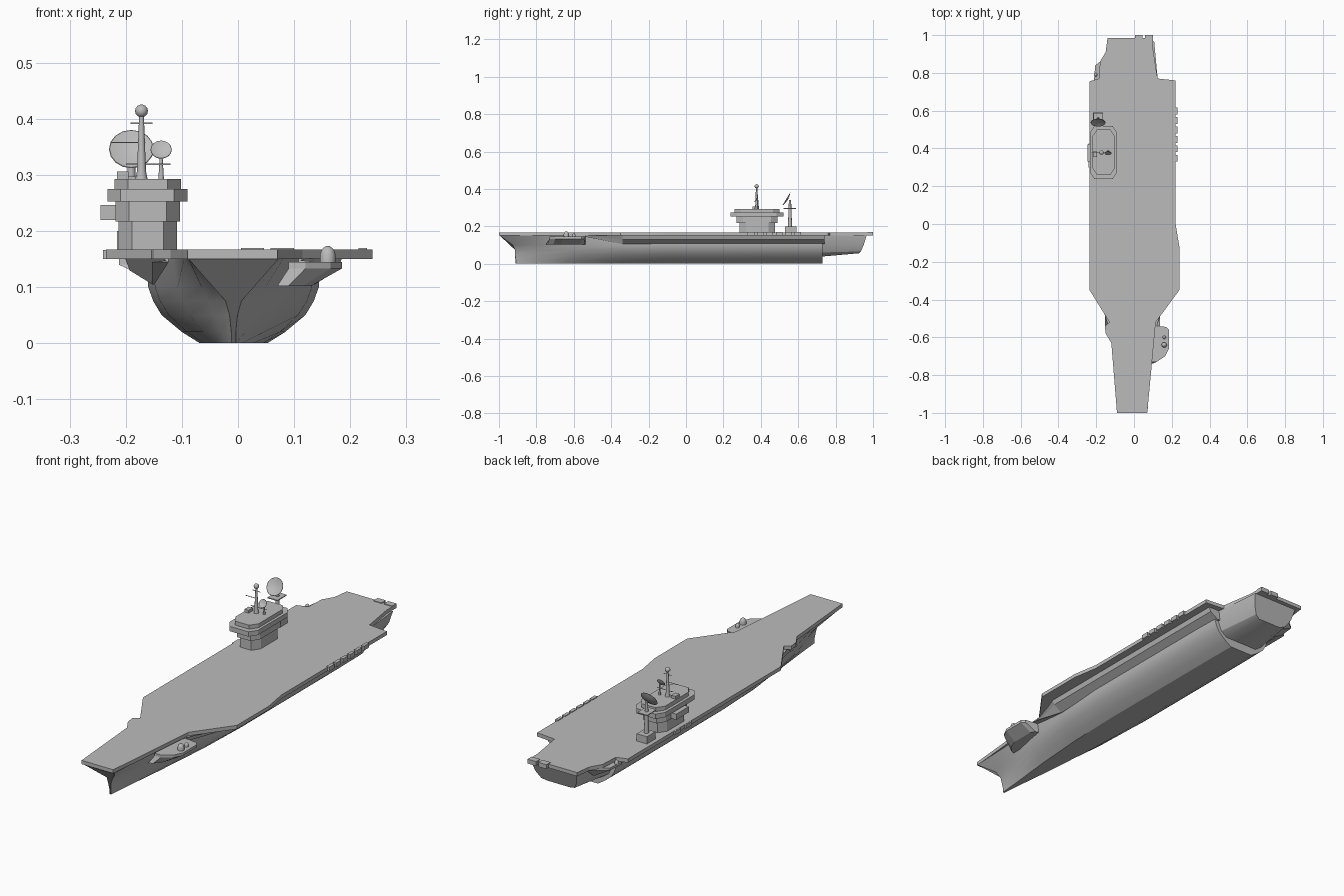
import bpy, bmesh, math
from mathutils import Vector

cube = bpy.data.objects.get("Cube")
if cube:
    bpy.data.objects.remove(cube)

grey = bpy.data.materials.new("ship_grey")
grey.use_nodes = True
grey.diffuse_color = (0.5, 0.5, 0.5, 1)
grey.node_tree.nodes["Principled BSDF"].inputs["Base Color"].default_value = (0.5, 0.5, 0.5, 1)


def finish(name, bm, smooth=None):
    bmesh.ops.recalc_face_normals(bm, faces=bm.faces)
    mesh = bpy.data.meshes.new(name)
    bm.to_mesh(mesh)
    bm.free()
    mesh.materials.append(grey)
    ob = bpy.data.objects.new(name, mesh)
    bpy.context.collection.objects.link(ob)
    if smooth:
        bpy.ops.object.select_all(action='DESELECT')
        ob.select_set(True)
        bpy.context.view_layer.objects.active = ob
        bpy.ops.object.shade_smooth_by_angle(angle=math.radians(smooth))
    return ob


def loft(name, rings, smooth=None):
    """Skin closed rings of equal length and cap both ends."""
    bm = bmesh.new()
    rows = [[bm.verts.new(p) for p in ring] for ring in rings]
    n = len(rows[0])
    for a, b in zip(rows, rows[1:]):
        for i in range(n):
            j = (i + 1) % n
            bm.faces.new((a[i], a[j], b[j], b[i]))
    bm.faces.new(rows[0])
    bm.faces.new(rows[-1])
    return finish(name, bm, smooth)


def prism(name, outline, z0, z1):
    return loft(name, [[(x, y, z) for x, y in outline] for z in (z0, z1)])


def box(name, x0, x1, y0, y1, z0, z1):
    return prism(name, [(x0, y0), (x1, y0), (x1, y1), (x0, y1)], z0, z1)


def chamfered(x0, x1, y0, y1, c, d):
    return [(x0 + c, y0), (x1 - c, y0), (x1, y0 + d), (x1, y1 - d),
            (x1 - c, y1), (x0 + c, y1), (x0, y1 - d), (x0, y0 + d)]


def lathe(name, centre, profile, axis=(0, 0, 1), sides=12):
    """Revolve (radius, height) pairs about an axis."""
    turn = Vector((0, 0, 1)).rotation_difference(Vector(axis))
    rings = []
    for r, h in profile:
        ring = [Vector((r * math.cos(t), r * math.sin(t), h))
                for t in (math.tau * i / sides for i in range(sides))]
        rings.append([Vector(centre) + turn @ p for p in ring])
    return loft(name, rings, 40)


def hull_rings(levels, stations, mid=-0.008):
    """Each station is (y at bottom, y at top, half widths per level)."""
    rings = []
    for ys, widths in stations:
        if not isinstance(ys, (list, tuple)):
            ys = [ys] * len(levels)
        port = [(mid + w, y, z) for w, y, z in zip(widths, ys, levels)]
        starboard = [(mid - w, y, z) for w, y, z in zip(widths, ys, levels)]
        rings.append(port + starboard[::-1])
    return rings


# Flight deck
deck = [(-.09, -1), (.07, -1), (.115, -.52), (.24, -.35), (.24, -.12), (.22, 0),
        (.22, .76), (.125, .77), (.10, .93), (.10, .985), (-.14, .985),
        (-.15, .91), (-.18, .86), (-.185, .77), (-.235, .755), (-.235, -.35),
        (-.13, -.52), (-.155, -.54), (-.15, -.58), (-.12, -.63)]
prism("flight_deck", deck, .15, .167)

# Main hull with flared bow and flat stem
levels = [0, .02, .05, .075, .1, .15]
stem_y = [-.91, -.91, -.915, -.915, -.925, -.995]
hull = [(stem_y, [.004, .004, .007, .014, .033, .08]),
        (-.8, [.014, .022, .034, .044, .057, .088]),
        (-.6, [.035, .055, .078, .09, .1, .108]),
        (-.35, [.053, .083, .115, .131, .14, .142]),
        (-.1, [.06, .092, .128, .143, .152, .153]),
        (.6, [.06, .092, .128, .143, .152, .153]),
        (.73, [.058, .09, .126, .141, .15, .152])]
loft("main_hull", hull_rings(levels, hull), 30)

# Raised stern section
stern_levels = [.038, .06, .1, .15]
stern = [(.72, [.085, .115, .132, .138]),
         ([.925, .935, .95, .965], [.06, .085, .105, .115])]
rings = hull_rings(stern_levels, stern)
rings[1] = [(x, y, z + (.018 if z < .05 else .006 if z < .09 else 0)) for x, y, z in rings[1]]
loft("stern_hull", rings, 30)

# Side galleries under the deck overhang
for side, name in ((1, "left_gallery"), (-1, "right_gallery")):
    def section(y, low, out):
        return [(side * x - .008, y, z) for x, z in
                ((.10, low), (.145, low), (out, low + (.15 - low) * .55),
                 (out + .008, .151), (.10, .151))]
    loft(name, [section(-.54, .145, .12), section(-.34, .105, .185),
                section(.74, .105, .185)])

# Forward gun platform and gun domes
rim = [(.09, -.73), (.12, -.73), (.165, -.7), (.185, -.66), (.185, -.56), (.17, -.545), (.09, -.535)]
foot = [(.07, -.75), (.09, -.74), (.115, -.71), (.13, -.67), (.13, -.56), (.12, -.54), (.07, -.53)]
loft("gun_platform", [[(x, y, .102) for x, y in foot],
                      [(x, y, .133) for x, y in rim], [(x, y, .145) for x, y in rim]])
for y, r in ((-.64, .014), (-.6, .009)):
    lathe("gun_dome", (.16, y, .144), [(r, 0), (r, r), (r * .75, r * 1.7), (r * .2, r * 2.1)])

# Aft right gun platform
loft("aft_platform", [[(-.13, .74, .105), (-.14, .74, .105), (-.14, .86, .105), (-.13, .86, .105)],
                      [(-.13, .76, .14), (-.212, .765, .14), (-.205, .84, .14), (-.13, .9, .14)],
                      [(-.13, .76, .15), (-.212, .765, .15), (-.205, .84, .15), (-.13, .9, .15)]])
lathe("aft_gun_dome", (-.203, .79, .15), [(.009, 0), (.009, .008), (.006, .015), (.001, .018)])

# Edge lockers along the left side, right side and stern
for i in range(6):
    y = .33 + i * .05
    box("left_locker", .215, .23, y, y + .036, .15, .17)
for y in (.3, .38):
    box("right_locker", -.241, -.23, y, y + .045, .15, .166)
for x0, x1 in ((.005, .046), (.058, .1)):
    box("stern_locker", x0, x1, .97, 1.0, .15, .17)

# Island tower in stacked octagonal tiers
tiers = [(-.213, -.109, .285, .475, .166, .217), (-.218, -.103, .27, .49, .217, .253),
         (-.233, -.09, .237, .52, .253, .275), (-.22, -.102, .26, .5, .275, .293)]
for x0, x1, y0, y1, z0, z1 in tiers:
    prism("island_tier", chamfered(x0, x1, y0, y1, .024, .035), z0, z1)
box("island_side_cabin", -.245, -.2, .33, .42, .22, .246)
box("roof_locker", -.216, -.195, .355, .385, .293, .306)

# Main mast with yards and ball
lathe("mast", (-.172, .378, .292), [(.011, 0), (.008, .015), (.004, .12)])
lathe("mast_ball", (-.172, .378, .414),
      [(.0115 * math.sin(math.pi * (.05 + .15 * i)), -.0115 * math.cos(math.pi * (.05 + .15 * i)))
       for i in range(7)])
for x0, x1, z in ((-.192, -.152, .392), (-.225, -.165, .358), (-.2, -.12, .319)):
    box("mast_yard", x0, x1, .377, .379, z - .001, z + .001)


def dish(name, centre, r):
    """Shallow bowl facing forward and up."""
    lathe(name, centre, [(r * .1, -r * .2), (r * .6, -r * .13), (r, 0), (r * .97, .001),
                         (r * .6, -r * .08), (r * .1, -r * .15)], (0, -.85, .52), 16)


# Small radar dish on the roof
lathe("small_dish_post", (-.137, .385, .292), [(.005, 0), (.002, .05)])
dish("small_dish", (-.137, .375, .345), .019)

# Large radar dish on its tower behind the island
box("radar_base", -.216, -.164, .53, .59, .166, .2)
lathe("radar_post", (-.19, .556, .2), [(.011, 0), (.006, .14)])
box("radar_platform", -.215, -.165, .52, .587, .293, .297)
dish("large_dish", (-.19, .537, .346), .04)
